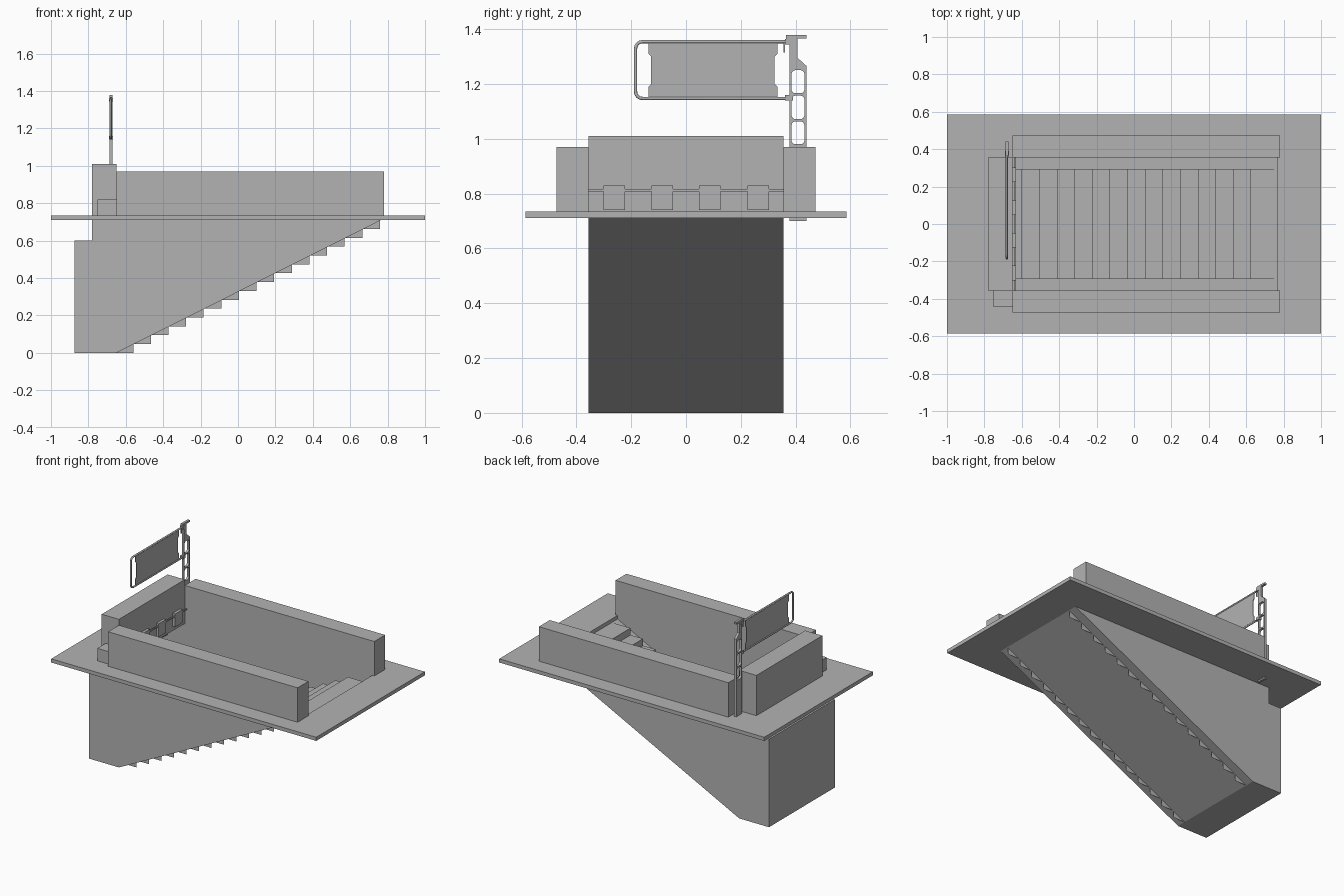
import bpy, bmesh, math
from mathutils import Vector

cube = bpy.data.objects.get("Cube")
if cube:
    bpy.data.objects.remove(cube, do_unlink=True)

GREY = (0.45, 0.45, 0.45, 1)
grey = bpy.data.materials.new("plain grey")
grey.use_nodes = True
grey.diffuse_color = GREY
grey.node_tree.nodes["Principled BSDF"].inputs["Base Color"].default_value = GREY


def finish(name, bm):
    mesh = bpy.data.meshes.new(name)
    bm.to_mesh(mesh)
    bm.free()
    mesh.materials.append(grey)
    ob = bpy.data.objects.new(name, mesh)
    bpy.context.collection.objects.link(ob)
    return ob


def add_box(bm, x, y, z, skip=()):
    """Box between ranges; faces whose outward direction is in skip are left open."""
    verts = bmesh.ops.create_cube(bm, size=1)["verts"]
    mid = Vector([(r[0] + r[1]) / 2 for r in (x, y, z)])
    size = Vector([r[1] - r[0] for r in (x, y, z)])
    for v in verts:
        v.co = mid + v.co * size
    faces = {f for v in verts for f in v.link_faces}
    for f in faces:
        f.normal_update()
    gone = [f for f in faces if any(f.normal.dot(Vector(d)) > 0.9 for d in skip)]
    bmesh.ops.delete(bm, geom=gone, context="FACES")


def box(name, x, y, z, skip=()):
    bm = bmesh.new()
    add_box(bm, x, y, z, skip)
    return finish(name, bm)


def prism_x(name, outline, x, thick):
    """Flat (y, z) outline given thickness along x."""
    bm = bmesh.new()
    face = bm.faces.new([bm.verts.new((x - thick / 2, y, z)) for y, z in outline])
    out = bmesh.ops.extrude_face_region(bm, geom=[face])["geom"]
    for v in out:
        if isinstance(v, bmesh.types.BMVert):
            v.co.x += thick
    bmesh.ops.recalc_face_normals(bm, faces=bm.faces)
    return finish(name, bm)


def rounded(y, z, r, n=4):
    """Rounded rectangle outline in (y, z)."""
    pts = []
    for k, (cy, cz) in enumerate([(y[1] - r, z[1] - r), (y[0] + r, z[1] - r),
                                  (y[0] + r, z[0] + r), (y[1] - r, z[0] + r)]):
        for i in range(n + 1):
            a = math.pi / 2 * (k + i / n)
            pts.append((cy + r * math.cos(a), cz + r * math.sin(a)))
    return pts


W = 0.355          # half width of the stairwell
FLOOR = 0.71       # underside of the pavement
TOP = 0.735        # pavement surface
FOOT, HEAD = -0.65, 0.765

# Pavement slab with a stairwell opening
bm = bmesh.new()
rings = []
for z in (FLOOR, TOP):
    for xs, ys in (((-1, 1), 0.585), ((FOOT, HEAD), W)):
        rings.append([bm.verts.new((xs[i], s * ys, z))
                      for i, s in ((0, -1), (1, -1), (1, 1), (0, 1))])
for a, b in ((0, 1), (2, 3), (0, 2), (1, 3)):
    for i in range(4):
        j = (i + 1) % 4
        bm.faces.new((rings[a][i], rings[a][j], rings[b][j], rings[b][i]))
bmesh.ops.recalc_face_normals(bm, faces=bm.faces)
finish("pavement_slab", bm)

# Stairwell shell: side walls, sloping soffit, floor and upper end wall
bm = bmesh.new()
path = [(-0.78, FLOOR), (-0.78, 0.6), (-0.78, 0), (FOOT, 0), (HEAD, FLOOR)]
left, right = [[bm.verts.new((x, s * W, z)) for x, z in path] for s in (1, -1)]
bm.faces.new(left)
bm.faces.new(right)
for i in (0, 2, 3):
    bm.faces.new((left[i], left[i + 1], right[i + 1], right[i]))
bmesh.ops.recalc_face_normals(bm, faces=bm.faces)
finish("stairwell_shell", bm)

# Passage at the foot of the stairs
box("lower_passage", (-0.875, -0.78), (-W, W), (0, 0.6), skip=[(1, 0, 0)])

# Steps: treads, risers and cheeks, open behind and below
bm = bmesh.new()
run, rise = 0.0942, FLOOR / 15
for i in range(15):
    x = -0.695 + run * i
    add_box(bm, (x, x + 0.135), (-0.293, 0.293), (rise * i, rise * (i + 1)),
            skip=[(1, 0, 0), (0, 0, -1)])
finish("steps", bm)

# Parapets
for name, s in (("left_parapet", 1), ("right_parapet", -1)):
    box(name, (FOOT, 0.78), sorted((s * W, s * 0.472)), (TOP, 0.97))
box("end_parapet", (-0.78, FOOT), (-W, W), (FLOOR, 1.01))
box("corner_plinth", (-0.75, FOOT), (-0.445, -W), (TOP, 0.82))

# Rail and brackets on the inside of the end parapet
box("inner_rail", (-0.642, -0.634), (-W, W), (0.808, 0.816))
bm = bmesh.new()
for y in (-0.262, -0.087, 0.087, 0.264):
    add_box(bm, (FOOT, -0.632), (y - 0.039, y + 0.039), (0.74, 0.83))
finish("rail_brackets", bm)

# Sign post with rounded windows
X = -0.68
post = prism_x("sign_post", [(0.377, 0.7), (0.44, 0.7), (0.44, 1.265), (0.407, 1.295),
                             (0.407, 1.365), (0.44, 1.365), (0.44, 1.378),
                             (0.365, 1.378), (0.365, 1.365), (0.377, 1.355)], X, 0.016)
for z in ((0.98, 1.063), (1.072, 1.157), (1.166, 1.25)):
    cutter = prism_x("window_cutter", rounded((0.385, 0.432), z, 0.014), X, 0.1)
    cutter.hide_render = True
    cutter.hide_viewport = True
    cutter.display_type = "WIRE"
    mod = post.modifiers.new("window", "BOOLEAN")
    mod.object = cutter
    mod.solver = "EXACT"
# bake the windows, then drop the cutters
deps = bpy.context.evaluated_depsgraph_get()
post.data = bpy.data.meshes.new_from_object(post.evaluated_get(deps))
post.modifiers.clear()
for ob in [o for o in bpy.data.objects if o.name.startswith("window_cutter")]:
    bpy.data.objects.remove(ob, do_unlink=True)

# Bent tube that carries the sign
tube = bpy.data.curves.new("sign_frame", "CURVE")
tube.dimensions = "3D"
tube.bevel_depth = 0.006
tube.bevel_resolution = 2
tube.use_fill_caps = True
bend = rounded((-0.184, 0.3), (1.147, 1.354), 0.025)[5:15]
path = [(0.382, 1.354)] + bend + [(0.382, 1.147)]
spline = tube.splines.new("POLY")
spline.points.add(len(path) - 1)
for p, (y, z) in zip(spline.points, path):
    p.co = (X, y, z, 1)
tube.materials.append(grey)
frame = bpy.data.objects.new("sign_frame", tube)
bpy.context.collection.objects.link(frame)

# Sign panel, narrower in the middle
left_edge = [(-0.137, 1.354), (-0.137, 1.31), (-0.127, 1.3),
             (-0.127, 1.2), (-0.137, 1.19), (-0.137, 1.147)]
right_edge = [(0.196 - y, z) for y, z in reversed(left_edge)]
prism_x("sign_panel", left_edge + right_edge, X, 0.004)

# Clamps and hook on the post
for z in (1.15, 1.354):
    box("frame_clamp", (X - 0.011, X + 0.011), (0.362, 0.39), (z - 0.01, z + 0.01))
box("hook", (X - 0.003, X + 0.003), (0.356, 0.361), (1.315, 1.35))
